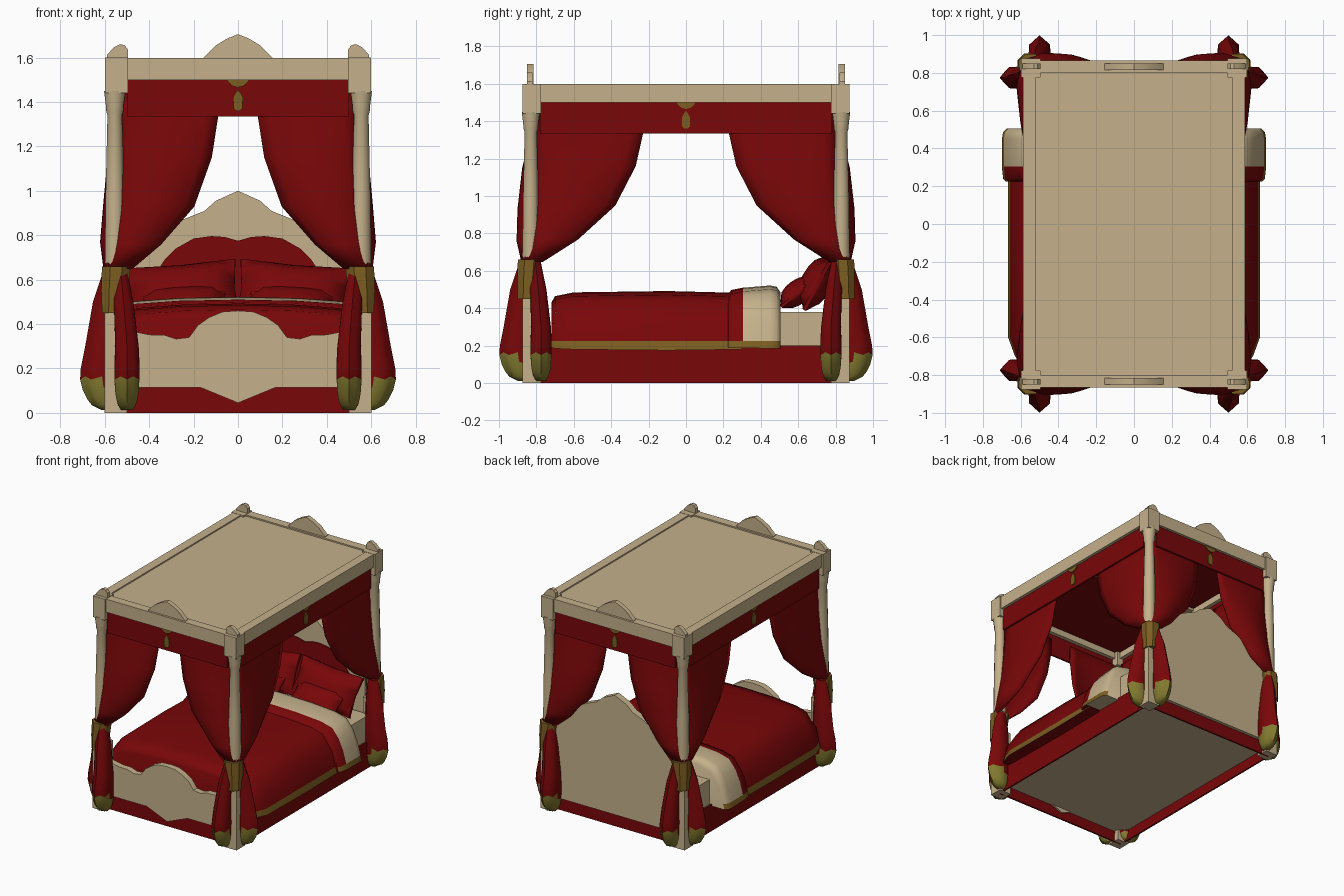
import bpy, bmesh, math
from mathutils import Matrix, Vector

if "Cube" in bpy.data.objects:
    bpy.data.objects.remove(bpy.data.objects["Cube"])


def material(name, rgb):
    m = bpy.data.materials.new(name)
    m.diffuse_color = (*rgb, 1)
    m.use_nodes = True
    m.node_tree.nodes["Principled BSDF"].inputs["Base Color"].default_value = m.diffuse_color
    return m


BEIGE = material("beige wood and linen", (0.56, 0.44, 0.26))
RED = material("deep red cloth", (0.19, 0.002, 0.0025))
GOLD = material("dark gold", (0.2, 0.11, 0.015))
OLIVE = material("olive gold hem", (0.22, 0.19, 0.028))


def finish(name, bm, mats, rule=None, mirror="", angle=35):
    """Turn a bmesh into an object; rule(face centre) picks the material."""
    bmesh.ops.recalc_face_normals(bm, faces=bm.faces)
    for f in bm.faces:
        f.smooth = True
        if rule:
            f.material_index = rule(f.calc_center_median())
    me = bpy.data.meshes.new(name)
    bm.to_mesh(me)
    bm.free()
    me.set_sharp_from_angle(angle=math.radians(angle))
    for m in mats:
        me.materials.append(m)
    ob = bpy.data.objects.new(name, me)
    bpy.context.collection.objects.link(ob)
    if mirror:
        mod = ob.modifiers.new("mirror", 'MIRROR')
        mod.use_axis = ("x" in mirror, "y" in mirror, False)
        mod.use_mirror_merge = False
    return ob


def box(name, lo, hi, mat, mirror=""):
    bm = bmesh.new()
    bmesh.ops.create_cube(bm, size=1)
    for v in bm.verts:
        v.co = [a + (b - a) * (c + 0.5) for a, b, c in zip(lo, hi, v.co)]
    return finish(name, bm, [mat], None, mirror)


def loft(name, rings, mats, rule=None, mirror="", closed=True, angle=35):
    """Skin a list of equal-length point rings; closed rings get end caps."""
    bm = bmesh.new()
    vs = [[bm.verts.new(p) for p in r] for r in rings]
    n = len(rings[0])
    for a, b in zip(vs, vs[1:]):
        for i in range(n if closed else n - 1):
            j = (i + 1) % n
            bm.faces.new((a[i], a[j], b[j], b[i]))
    if closed:
        bm.faces.new(vs[0])
        bm.faces.new(vs[-1])
    return finish(name, bm, mats, rule, mirror, angle)


def place(side, t, d, z):
    """t runs along the side, d is distance out from the centre."""
    return (d, -t, z) if side else (t, -d, z)


def plate(name, pts, d0, d1, mat, mirror="", side=False):
    return loft(name, [[place(side, t, d, z) for t, z in pts] for d in (d0, d1)],
                [mat], None, mirror)


def sym(half):
    return half + [(-x, z) for x, z in reversed(half) if x > 0]


def ring(cx, cy, rx, ry, z, n=12):
    return [(cx + rx * math.cos(2 * math.pi * (i + .5) / n),
             cy + ry * math.sin(2 * math.pi * (i + .5) / n), z) for i in range(n)]


# Posts with turned columns and corner blocks
box("post_foot", (.5, -.875, 0), (.6, -.775, .5), BEIGE, "xy")
loft("post_column", [ring(.555, -.83, r, r, z) for z, r in
     [(.48, .046), (.7, .046), (1.0, .042), (1.34, .034), (1.36, .04), (1.39, .042), (1.45, .05)]],
     [BEIGE], None, "xy")
box("corner_block", (.495, -.875, 1.44), (.598, -.775, 1.6), BEIGE, "xy")

# Canopy frame, roof with red lining and cross slat, crests and corner finials
box("canopy_side_beam", (.52, -.8, 1.5), (.588, .8, 1.598), BEIGE, "x")
box("canopy_end_beam", (-.52, -.865, 1.5), (.52, -.8, 1.598), BEIGE, "y")
box("canopy_roof", (-.54, -.82, 1.56), (.54, .82, 1.588), BEIGE)
box("canopy_lining", (-.53, -.81, 1.548), (.53, .81, 1.562), RED)
box("canopy_slat", (-.53, -.04, 1.53), (.53, .04, 1.55), BEIGE)
plate("canopy_crest", sym([(0, 1.705), (.05, 1.685), (.1, 1.655), (.155, 1.6), (.155, 1.59)]),
      .815, .85, BEIGE, "y")
plate("corner_finial", [(.59, 1.59), (.59, 1.612), (.56, 1.645), (.53, 1.66), (.51, 1.655),
                        (.495, 1.635), (.495, 1.59)], .82, .85, BEIGE, "xy")

# Valances with gold swag and tassel
box("end_valance", (-.5, -.845, 1.335), (.5, -.83, 1.51), RED, "y")
box("side_valance", (.55, -.78, 1.335), (.565, .78, 1.51), RED, "x")
swag = sym([(0, 1.465), (.025, 1.472), (.045, 1.49), (.05, 1.5)])
tassel = sym([(0, 1.455), (.012, 1.44), (.022, 1.42), (.02, 1.37), (.008, 1.36)])
for side, d, m in ((False, .845, "y"), (True, .565, "x")):
    nm = "side" if side else "end"
    plate(nm + "_swag", swag, d - .005, d + .008, GOLD, m, side)
    plate(nm + "_tassel", tassel, d - .005, d + .008, GOLD, m, side)


# Drawn-back curtains: rows of (z, inner edge, outer edge, base depth, bulge)
def curtain(name, side, rows, n=9):
    rings = []
    for z, inner, outer, base, bulge in rows:
        rings.append([place(side, outer + (inner - outer) * i / (n - 1),
                            base + bulge * math.sin(math.pi * i / (n - 1)) ** .8, z)
                      for i in range(n)])
    ob = loft(name, rings, [RED], None, "xy", closed=False, angle=60)
    s = ob.modifiers.new("thickness", 'SOLIDIFY')
    s.thickness = .012
    s.offset = 0


curtain("end_curtain", False, [
    (1.45, .09, .53, .815, 0), (1.335, .09, .53, .815, .01), (1.15, .12, .54, .82, .05),
    (.93, .20, .555, .83, .065), (.76, .35, .57, .84, .06), (.65, .48, .585, .865, .01)])
curtain("side_curtain", True, [
    (1.45, .23, .80, .535, 0), (1.335, .23, .80, .535, .01), (1.16, .27, .81, .54, .04),
    (.95, .38, .83, .55, .05), (.77, .58, .85, .56, .055), (.65, .77, .86, .59, .01)])


# Curtain tails below the tiebacks: (z, inner depth, outer depth, half width, shift)
TAIL = [(.65, .81, .89, .032, .03), (.5, .80, .94, .05, .015), (.3, .80, .975, .06, 0),
        (.2, .80, .995, .065, 0), (.15, .80, .998, .064, 0), (.1, .80, .985, .062, 0),
        (.06, .81, .965, .055, 0), (.035, .82, .945, .045, 0), (.012, .84, .90, .03, 0)]


def tail_hem(c, side):
    out = (c.x + .287 if side else -c.y) - .8
    return int(c.z < .065 + .6 * max(0, out))


for side, t0, off in ((False, .5, 0), (True, .775, -.287)):
    rings = []
    for z, a, b, w, shift in TAIL:
        pts = []
        for i in range(12):
            ang = 2 * math.pi * i / 12
            r = 1 if i % 2 == 0 else .88    # soft pleats
            lift = .015 if i % 2 and .05 < z < .25 else 0
            pts.append(place(side, t0 + shift + w * r * math.sin(ang),
                             (a + b) / 2 + off + (b - a) / 2 * r * math.cos(ang), z + lift))
        rings.append(pts)
    loft("side_curtain_tail" if side else "end_curtain_tail", rings, [RED, OLIVE],
         lambda c: tail_hem(c, side), "xy", angle=60)
loft("tieback", [ring(.548, -.838, .07, .066, .66, 8), ring(.555, -.845, .066, .062, .55, 8),
                 ring(.562, -.85, .054, .054, .45, 8)], [GOLD], None, "xy")

# Bed base, mattress
box("side_rail", (.56, -.8, 0), (.572, .8, .2), RED, "x")
box("end_rail", (-.565, -.825, 0), (.565, -.812, .2), RED, "y")
box("base_panel", (-.562, -.815, .08), (.562, .815, .195), BEIGE)
box("mattress", (-.55, -.7, .19), (.55, .78, .38), BEIGE)

# Footboard and headboard
plate("footboard", sym([(0, .46), (.07, .455), (.13, .43), (.18, .395), (.22, .34), (.28, .333),
      (.33, .35), (.4, .352), (.5, .372), (.5, .115), (.17, .115), (0, .045)]), .8, .845, BEIGE)
head = sym([(0, 1.0), (.1, .955), (.15, .91), (.25, .87), (.34, .81), (.43, .72), (.5, .65), (.5, .1)])
plate("headboard", head, -.85, -.80, BEIGE)
plate("headboard_upholstery", sym([(0, .775), (.06, .792), (.12, .796), (.2, .785), (.28, .74),
      (.33, .69), (.37, .63), (.37, .35)]), -.802, -.792, RED)


# Bedspread and turned-down fold, lofted along the bed
def spread(name, rows, mats, rule):
    rings = []
    for y, zt, s, low in rows:
        half = [(0, zt + .01), (.25, zt + .005), (.45, zt - .01), (.54, zt - .035), (.59, zt - .1),
                (.625, .32), (.65, .225), (.66, low)]
        rings.append([(x, y, z) for x, z in sym([(x * s, z) for x, z in half])])
    loft(name, rings, mats, rule, angle=50)


def hem(c):
    return 2 if c.z < .225 and abs(c.x) > .4 else 0


spread("bedspread", [(-.72, .42, .93, .19), (-.70, .455, .955, .185), (-.6, .475, 1.01, .18),
                     (-.1, .482, 1.01, .175), (.3, .472, 1.01, .18)], [RED, BEIGE, GOLD], hem)
spread("turned_down_fold", [(.225, .46, 1.03, .19), (.24, .487, 1.05, .19), (.305, .5, 1.06, .188),
                            (.45, .512, 1.06, .185), (.485, .505, 1.05, .185), (.505, .475, 1.02, .185)],
       [RED, BEIGE, GOLD], lambda c: hem(c) or int(c.y > .305))


# Pillows: puffed cushions, pinched at the edges
def pillow(name, centre, size, tilt, roll):
    bm = bmesh.new()
    bmesh.ops.create_cube(bm, size=2)
    bmesh.ops.subdivide_edges(bm, edges=bm.edges, cuts=5, use_grid_fill=True)
    rot = Matrix.Rotation(math.radians(roll), 4, 'Y') @ Matrix.Rotation(math.radians(tilt), 4, 'X')
    for v in bm.verts:
        x, y, z = v.co
        z *= .12 + .88 * math.sqrt(max(0, (1 - x * x) * (1 - y * y)))
        pinch = .94 + .06 * min(abs(x), abs(y))
        p = Vector((x * pinch * size[0], y * pinch * size[1], z * size[2]))
        v.co = rot @ p + Vector(centre)
    finish(name, bm, [RED], None, "x", 60)


pillow("large_pillow", (.25, .70, .54), (.25, .145, .085), 62, 5)
pillow("small_cushion", (.24, .595, .485), (.19, .11, .065), 38, 3)
